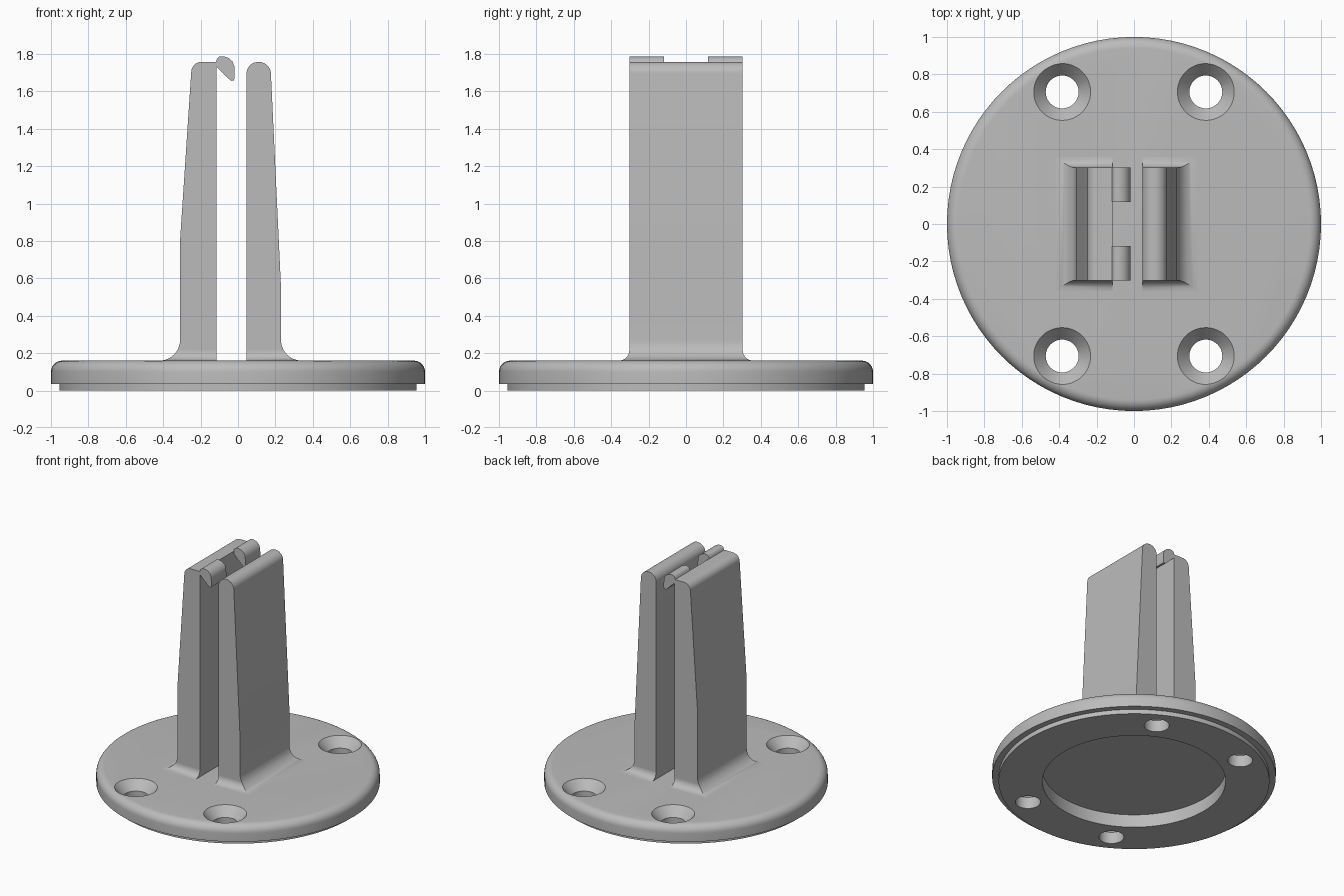
import bpy, bmesh
from math import sqrt, pi, sin, cos, radians

cube = bpy.data.objects.get("Cube")
if cube:
    bpy.data.objects.remove(cube)

grey = bpy.data.materials.new("plain_grey")
grey.use_nodes = True
COLOUR = (0.5, 0.5, 0.5, 1)
grey.diffuse_color = COLOUR
grey.node_tree.nodes["Principled BSDF"].inputs["Base Color"].default_value = COLOUR

TOP = 0.16       # upper face of the base disc
HALF = 0.303     # half depth of the posts
PEAK = 1.757     # top of the posts


def finish(name, bm, angle=30):
    bmesh.ops.recalc_face_normals(bm, faces=bm.faces)
    mesh = bpy.data.meshes.new(name)
    bm.to_mesh(mesh)
    bm.free()
    mesh.materials.append(grey)
    obj = bpy.data.objects.new(name, mesh)
    bpy.context.collection.objects.link(obj)
    smooth(obj, angle)
    return obj


def smooth(obj, angle=30):
    bpy.ops.object.select_all(action='DESELECT')
    obj.select_set(True)
    bpy.context.view_layer.objects.active = obj
    bpy.ops.object.shade_smooth_by_angle(angle=radians(angle))


def loft(rings):
    """Closed solid through equal-length rings of points."""
    bm = bmesh.new()
    loops = [[bm.verts.new(p) for p in ring] for ring in rings]
    for a, b in zip(loops, loops[1:]):
        for i in range(len(a)):
            j = (i + 1) % len(a)
            bm.faces.new((a[i], a[j], b[j], b[i]))
    bm.faces.new(loops[0])
    bm.faces.new(loops[-1])
    return bm


def turned(name, profile, at=(0, 0), sides=96):
    """Solid of revolution from (radius, height) pairs."""
    angles = [2 * pi * i / sides for i in range(sides)]
    return finish(name, loft([[(at[0] + r * cos(a), at[1] + r * sin(a), z)
                               for a in angles] for r, z in profile]))


# Base disc: recess underneath, stepped foot and rounded upper rim
rim = [(0.94 + 0.06 * cos(t), 0.10 + 0.06 * sin(t))
       for t in [pi / 2 * i / 8 for i in range(9)]]
base = turned("base_disc", [(0.646, 0.10), (0.646, 0), (0.955, 0),
                            (0.955, 0.035), (1.0, 0.035)] + rim)

# Four countersunk screw holes
cutters = []
for sx in (-1, 1):
    for sy in (-1, 1):
        cutters.append(turned("screw_hole_cutter",
                              [(0.088, -0.1), (0.088, 0.09), (0.152, TOP), (0.152, 0.3)],
                              (sx * 0.384, sy * 0.706), 48))
for cutter in cutters:
    mod = base.modifiers.new("screw_hole", 'BOOLEAN')
    mod.object = cutter
    mod.solver = 'EXACT'
    bpy.context.view_layer.objects.active = base
    bpy.ops.object.modifier_apply(modifier=mod.name)
for cutter in cutters:
    bpy.data.objects.remove(cutter)
smooth(base)


def flare(h, r):
    """Outward spread of a concave fillet at height h."""
    return r - sqrt(r * r - (r - h) ** 2) if h < r else 0


def post(name, side, inner, foot, tip, bend, r_out, r_in):
    """Tapered post; widths are distances from x = 0 on the given side."""
    shoulder = PEAK - r_out
    heights = [TOP - 0.01] + [TOP + 0.11 * (1 - cos(pi / 2 * i / 10)) for i in range(11)]
    heights += [TOP + 0.055, bend]
    heights += [shoulder + r_out * sin(pi / 2 * i / 10) for i in range(11)]
    rings = []
    for z in sorted(heights):
        h = max(z - TOP, 0)
        taper = min(max((z - bend) / (shoulder - bend), 0), 1)
        cap = min(max(z - shoulder, 0), r_out)
        outer = foot + (tip - foot) * taper + flare(h, 0.11)
        outer -= r_out - sqrt(r_out ** 2 - cap ** 2)
        near = inner + (r_in - sqrt(max(r_in ** 2 - cap ** 2, 0)) if r_in else 0)
        y = HALF + flare(h, 0.055)
        rings.append([(side * x, d, z) for x, d in
                      ((near, -y), (outer, -y), (outer, y), (near, y))])
    return finish(name, loft(rings))


post("right_post", -1, 0.115, 0.31, 0.25, 0.80, 0.055, 0)
post("left_post", 1, 0.045, 0.23, 0.176, 0.55, 0.064, 0.064)

# Two snap hooks reaching over the gap from the right post
HOOK = [(-0.135, 1.74), (-0.13, 1.757), (-0.118, 1.757), (-0.112, 1.775), (-0.10, 1.785),
        (-0.075, 1.787), (-0.05, 1.778), (-0.03, 1.76), (-0.02, 1.735),
        (-0.018, 1.67), (-0.023, 1.658), (-0.038, 1.656), (-0.115, 1.73)]
for name, y0 in (("front_hook", -0.301), ("back_hook", 0.117)):
    finish(name, loft([[(x, y, z) for x, z in HOOK] for y in (y0, y0 + 0.184)]), 40)
